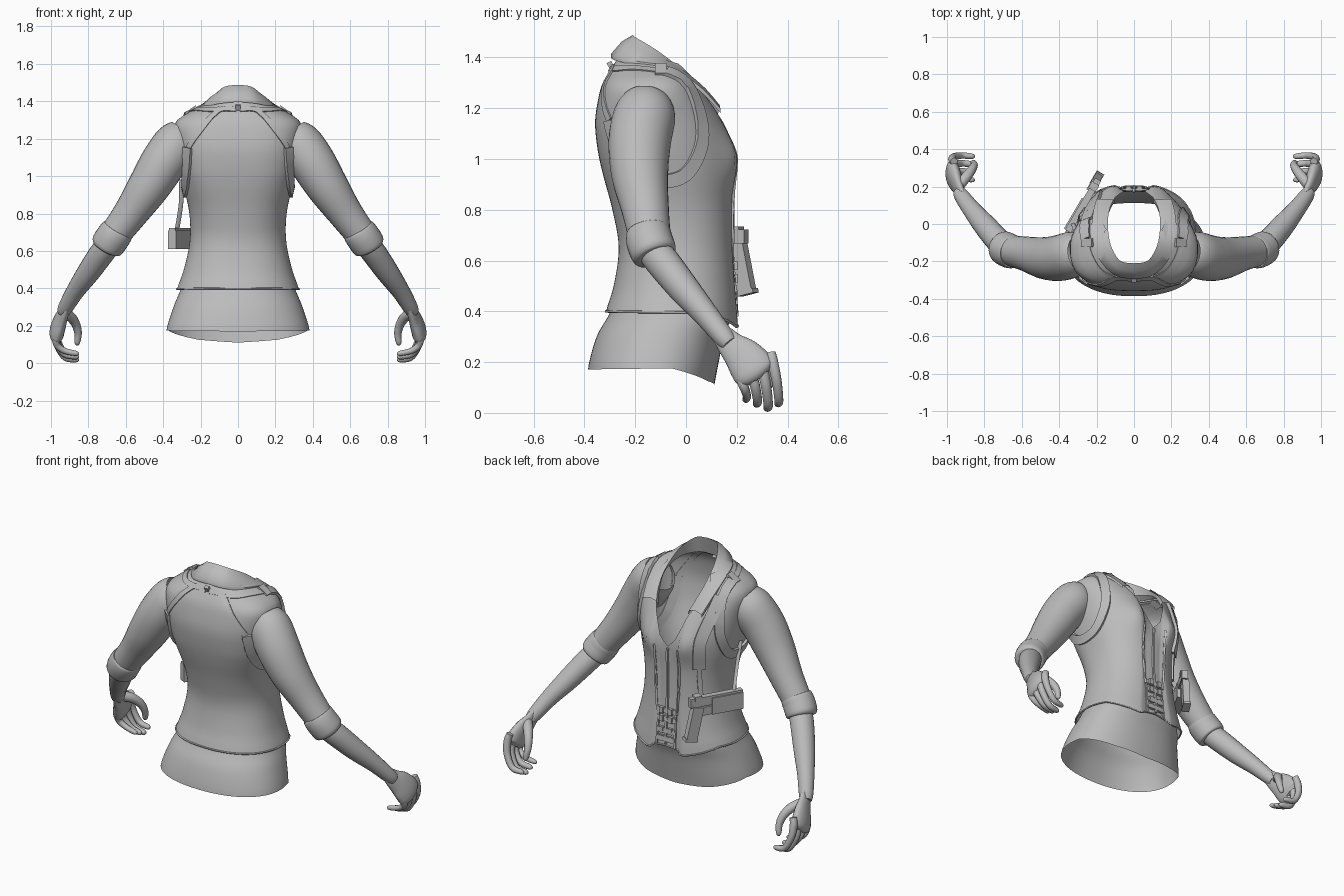
import bpy, math
from mathutils import Vector, Euler
from mathutils.bvhtree import BVHTree

if "Cube" in bpy.data.objects:
    bpy.data.objects.remove(bpy.data.objects["Cube"])

grey = bpy.data.materials.new("plain grey")
grey.diffuse_color = (0.5, 0.5, 0.5, 1)
grey.use_nodes = True
grey.node_tree.nodes["Principled BSDF"].inputs["Base Color"].default_value = grey.diffuse_color


def make(name, verts, faces, angle=50):
    me = bpy.data.meshes.new(name)
    me.from_pydata([tuple(v) for v in verts], [], faces)
    me.materials.append(grey)
    ob = bpy.data.objects.new(name, me)
    bpy.context.collection.objects.link(ob)
    bpy.ops.object.select_all(action='DESELECT')
    ob.select_set(True)
    bpy.context.view_layer.objects.active = ob
    bpy.ops.object.mode_set(mode='EDIT')
    bpy.ops.mesh.select_all(action='SELECT')
    bpy.ops.mesh.normals_make_consistent(inside=False)
    bpy.ops.object.mode_set(mode='OBJECT')
    bpy.ops.object.shade_smooth_by_angle(angle=math.radians(angle))
    return ob


def spline(pts, n=6):
    # smooth curve through tuples of any length
    out = []
    for i in range(len(pts) - 1):
        p0, p1, p2 = pts[max(i - 1, 0)], pts[i], pts[i + 1]
        p3 = pts[min(i + 2, len(pts) - 1)]
        for k in range(n):
            t = k / n
            out.append(tuple(0.5 * (2*b + (c - a)*t + (2*a - 5*b + 4*c - d)*t*t
                                    + (3*b - a - 3*c + d)*t**3)
                             for a, b, c, d in zip(p0, p1, p2, p3)))
    return out + [tuple(pts[-1])]


def lookup(table, x):
    if x <= table[0][0]:
        return table[0][1:]
    for a, b in zip(table, table[1:]):
        if x <= b[0]:
            t = (x - a[0]) / (b[0] - a[0])
            return [u + (v - u) * t for u, v in zip(a[1:], b[1:])]
    return table[-1][1:]


def grid(name, rows, closed=True, cap=False):
    m = len(rows[0])
    faces = [(r*m + c, r*m + (c+1) % m, (r+1)*m + (c+1) % m, (r+1)*m + c)
             for r in range(len(rows) - 1) for c in range(m if closed else m - 1)]
    if cap:
        faces += [tuple(range(m)), tuple((len(rows) - 1)*m + i for i in range(m))]
    return make(name, [v for row in rows for v in row], faces)


def tube(name, pts, ref=(0, 1, 0), flat=1.0, sides=20, n=6, cap=True):
    # points are x, y, z, radius; flat squashes the second axis
    path, rows = spline(pts, n), []
    for i, p in enumerate(path):
        a, b = path[max(i - 1, 0)], path[min(i + 1, len(path) - 1)]
        t = (Vector(b[:3]) - Vector(a[:3])).normalized()
        u = t.cross(Vector(ref)).normalized()
        w = t.cross(u)
        rows.append([Vector(p[:3]) + p[3] * (u * math.cos(q) + w * flat * math.sin(q))
                     for q in (2 * math.pi * k / sides for k in range(sides))])
    return grid(name, rows, cap=cap)


def box(name, loc, dims, rot):
    r = Euler(rot).to_matrix()
    v = [Vector(loc) + r @ Vector((x*dims[0]/2, y*dims[1]/2, z*dims[2]/2))
         for x in (-1, 1) for y in (-1, 1) for z in (-1, 1)]
    make(name, v, [(0, 1, 3, 2), (4, 6, 7, 5), (0, 4, 5, 1),
                   (2, 3, 7, 6), (0, 2, 6, 4), (1, 5, 7, 3)], 30)


def flip(pts, s):
    return [(p[0] * s,) + tuple(p[1:]) for p in pts]


# Vest: height, half width, back y, centre y, front y
vest_rows = spline([
    (.34, .335, -.315, -.05, .212), (.40, .325, -.315, -.05, .208),
    (.50, .29, -.285, -.05, .20), (.65, .258, -.265, -.05, .19),
    (.80, .26, -.29, -.06, .188), (.95, .292, -.33, -.08, .19),
    (1.05, .312, -.35, -.10, .182), (1.15, .328, -.358, -.12, .15),
    (1.25, .342, -.343, -.13, .09), (1.30, .325, -.328, -.13, .06),
    (1.34, .265, -.305, -.12, .035), (1.38, .19, -.28, -.12, 0), (1.42, .13, -.25, -.11, -.04)])
neckline = [(0, .97), (8, 1.03), (18, 1.2), (28, 1.31), (45, 1.375), (90, 1.40), (180, 1.41)]
vest_hem = [(0, .37), (12, .36), (16, .335), (28, .35), (60, .395), (180, .40)]
squareness = [(.7, .88), (1.0, .70), (1.3, .72), (1.4, .88)]


def around(rows, z, ang):
    hw, b, yc, f = lookup(rows, z)
    s, c = math.sin(ang), math.cos(ang)
    # the upper back is squarer than the chest
    e = lookup(squareness, z)[0] if c < 0 else .88
    x = hw * math.copysign(abs(s) ** e, s)
    depth = f - yc if c > 0 else yc - b
    return Vector((x, yc + depth * math.copysign(abs(c) ** (e + .02), c), z))


def shell(name, rows, low, high, steps, cols=96, shape=None):
    out = []
    for i in range(steps + 1):
        ring = []
        for k in range(cols):
            d = -180 + 360 * k / cols
            z0, z1 = lookup(low, abs(d))[0], lookup(high, abs(d))[0]
            p = around(rows, z0 + (z1 - z0) * i / steps, math.radians(d))
            ring.append(shape(p, d) if shape else p)
        out.append(ring)
    return grid(name, out)


def chest(p, d):
    # bust fullness and a sunken centre bodice between the vest edges
    if p.y > 0:
        p.y += .032 * math.exp(-((abs(p.x) - .13) / .07)**2 - ((p.z - 1.0) / .09)**2)
        if abs(d) < 13:
            p.y -= .014
    return p


vest = shell("vest", vest_rows, vest_hem, neckline, 40, shape=chest)
hem_ring = []
for k in range(97):
    d = -180 + 3.75 * k
    p = chest(around(vest_rows, lookup(vest_hem, abs(d))[0], math.radians(d)), d)
    hem_ring.append((*p, .005))
tube("vest_hem", hem_ring, ref=(0, 0, 1), sides=8, n=1)

# Shirt tail below the vest
tail_rows = spline([(.10, .385, -.385, -.13, .11), (.18, .382, -.385, -.13, .125),
                    (.30, .345, -.352, -.10, .15), (.38, .312, -.307, -.06, .18),
                    (.44, .29, -.28, -.05, .185)])
shell("shirt_tail", tail_rows, [(0, .11), (30, .125), (75, .175), (180, .17)],
      [(0, .42), (180, .42)], 14)

# Collar: stand, fold line and falling lapel
fold = [(0, -.21, 1.488), (.075, -.195, 1.477), (.125, -.11, 1.425),
        (.14, 0, 1.34), (.13, .08, 1.265), (.11, .13, 1.20)]
fall = [(0, -.295, 1.415), (.10, -.275, 1.405), (.185, -.19, 1.385),
        (.225, -.06, 1.36), (.22, .055, 1.285), (.20, .135, 1.20)]
stand = [(0, -.235, 1.38), (.07, -.22, 1.38), (.13, -.13, 1.37),
         (.15, -.01, 1.32), (.13, .07, 1.24), (.10, .125, 1.17)]
rows = []
for a, b, c in zip(spline(stand), spline(fold), spline(fall)):
    a, b, c = Vector(a), Vector(b), Vector(c)
    rows.append([a, a.lerp(b, .5), b, b.lerp(c, .5) + Vector((0, 0, .012)), c,
                 c - Vector((0, 0, .018))])
full = [[Vector((-v.x, v.y, v.z)) for v in r] for r in rows[:0:-1]] + rows
grid("collar", full, closed=False)

# Arms
for side, s in (("right", 1), ("left", -1)):
    tube(side + "_sleeve", flip([
        (.285, -.155, 1.215, .10), (.33, -.163, 1.17, .122), (.40, -.182, 1.07, .123),
        (.48, -.182, .94, .112), (.575, -.16, .80, .093), (.68, -.138, .66, .08)], s),
        sides=28, cap=False)
    tube(side + "_cuff", flip([
        (.638, -.15, .718, .075), (.644, -.148, .708, .088), (.668, -.143, .675, .092),
        (.70, -.125, .628, .089), (.708, -.12, .615, .07)], s), sides=28)
    tube(side + "_forearm", flip([
        (.69, -.125, .635, .066), (.73, -.085, .585, .067), (.80, -.005, .485, .061),
        (.87, .08, .385, .049), (.92, .148, .30, .041), (.934, .172, .272, .034)], s))
    tube(side + "_palm", flip([
        (.917, .145, .305, .043), (.933, .18, .265, .056), (.95, .222, .225, .075),
        (.964, .255, .185, .085), (.97, .275, .155, .082), (.968, .287, .138, .05)], s),
        ref=(1, 0, 0), flat=.46)
    for i, finger in enumerate(("little", "ring", "middle", "index")):
        y, z, tip = .218 + .042 * i, .128 + .021 * i, (.05, .033, .018, .035)[i]
        r = (.018, .02, .021, .02)[i]
        tube(f"{side}_{finger}_finger", flip([
            (.962, y - .01, z + .045, r), (.972, y, z, r * 1.1),
            (.965, y + .014, z * .55 + tip * .45, r), (.925, y + .022, tip + .015, r * .9),
            (.866, y + .018, tip + .002, r * .75), (.85, y + .016, tip, r * .25)], s), sides=10)
    tube(side + "_thumb", flip([
        (.94, .20, .27, .03), (.898, .25, .25, .028), (.868, .29, .21, .024),
        (.855, .315, .16, .02), (.86, .328, .11, .015), (.864, .33, .095, .005)], s),
        ref=(1, 0, 0), sides=12)

# Harness straps laid on the vest surface
tree = BVHTree.FromObject(vest, bpy.context.evaluated_depsgraph_get())


def strap(name, pts, width, lift=.012):
    hits = [tree.find_nearest(Vector(p))[:2] for p in spline(pts, 8)]
    rows = []
    for i, (p, nrm) in enumerate(hits):
        t = hits[min(i + 1, len(hits) - 1)][0] - hits[max(i - 1, 0)][0]
        if nrm.dot(p - Vector((0, -.08, p.z - .05))) < 0:
            nrm = -nrm
        u = t.cross(nrm).normalized() * width / 2
        rows.append([p - u - nrm * .006, p - u + nrm * lift,
                     p + u + nrm * lift, p + u - nrm * .006])
    grid(name, rows, cap=True)


for side, s in (("right", 1), ("left", -1)):
    strap(side + "_back_strap", flip([
        (.01, -.3, 1.36), (.09, -.3, 1.365), (.13, -.31, 1.335),
        (.20, -.33, 1.25), (.28, -.32, 1.15)], s), .03, .006)
    strap(side + "_arm_loop", flip([
        (.285, -.32, 1.15), (.295, -.28, 1.03), (.30, -.2, .94), (.30, -.10, .91),
        (.29, .0, .94), (.27, .055, 1.05), (.265, .055, 1.17),
        (.25, .0, 1.27), (.25, -.08, 1.33)], s), .055, .014)
    strap(side + "_yoke_strap", flip([(.25, -.08, 1.33), (.225, -.17, 1.34),
                                      (.17, -.25, 1.345), (.10, -.29, 1.36)], s), .03, .005)
    box(side + "_shoulder_buckle", (.25 * s, -.10, 1.35), (.07, .045, .02), (0, .6 * s, 0))
    strap(side + "_vest_edge", flip([(.062, .2, .36), (.06, .2, .6), (.07, .2, .8),
                                     (.075, .2, .97)], s), .012, .008)
box("back_buckle", (0, -.292, 1.36), (.025, .02, .05), (.5, 0, 0))
strap("front_strap", [(-.25, .02, 1.28), (-.24, .08, 1.2), (-.225, .17, 1.05),
                      (-.21, .17, .86)], .07, .015)
strap("holster_strap", [(-.21, .17, .88), (-.21, .16, .8), (-.21, .15, .70)], .028)
tube("side_strap", [(-.30, -.1, .98, .014), (-.305, -.06, .85, .012),
                    (-.325, 0, .72, .012)], flat=.4, sides=8)

# Bodice zip and belt buckles
strap("zip", [(0, .2, .38), (0, .2, .6), (0, .2, .8), (0, .2, .96)], .012)
for i, z in enumerate((.41, .46, .53, .58)):
    strap(f"bodice_strap_{i}", [(-.06, .2, z), (0, .2, z), (.06, .2, z)], .028)
    for x in (-.03, .03):
        box("bodice_buckle", (x, .192, z), (.026, .02, .036), (0, 0, 0))

# Holstered sidearm on the left hip
turn = math.atan2(-.29, -.17)
box("sidearm_slide", (-.272, .10, .695), (.32, .036, .055), (0, 0, turn))
box("holster_body", (-.305, .045, .66), (.19, .05, .10), (0, 0, turn))
box("sidearm_grip", (-.21, .222, .57), (.065, .04, .2), (0, .22, turn))
box("grip_base", (-.198, .242, .475), (.075, .046, .018), (0, .22, turn))
box("trigger_guard", (-.247, .155, .635), (.07, .02, .05), (0, 0, turn))
box("holster_clip", (-.215, .20, .72), (.04, .045, .03), (0, 0, turn))
